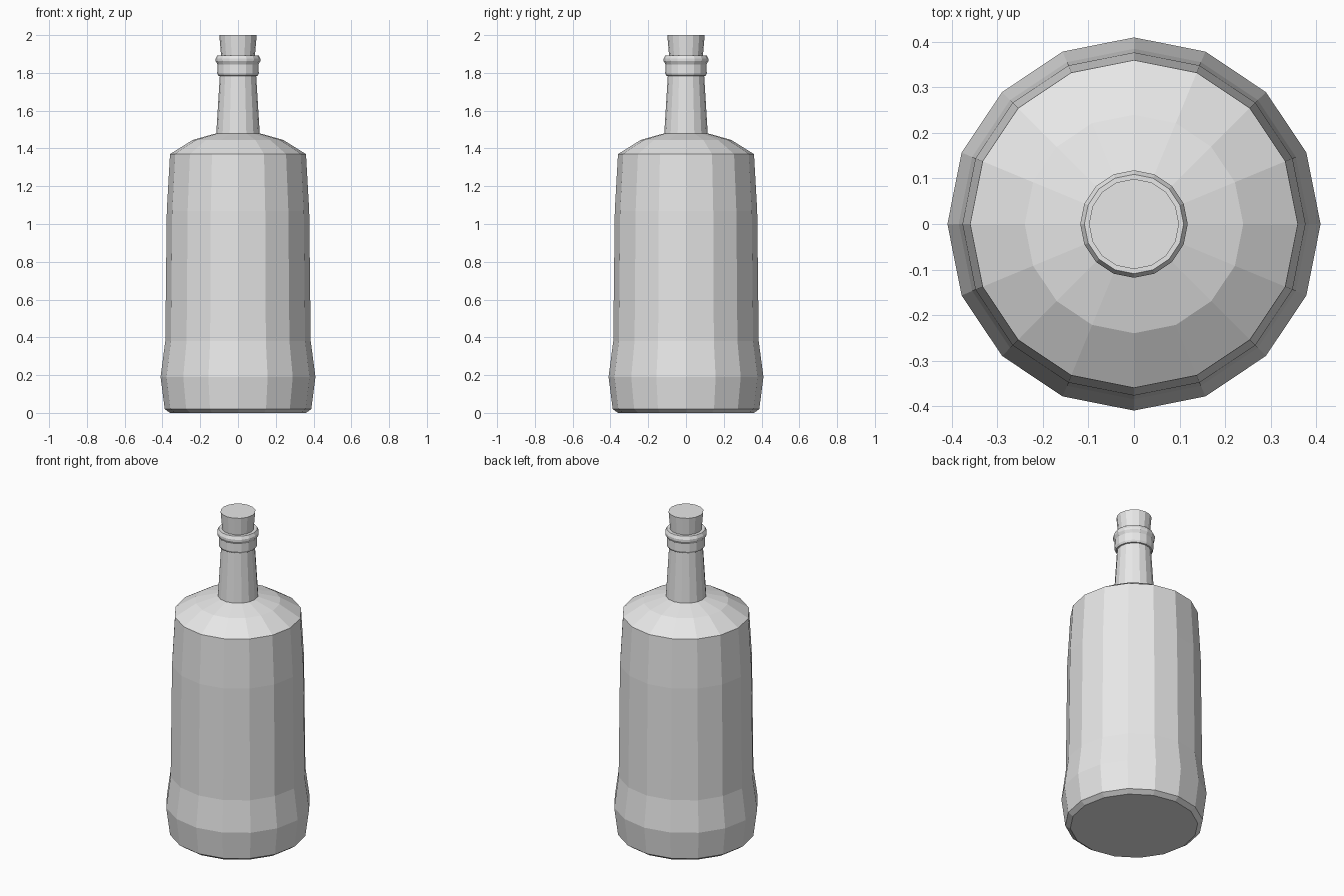
import bpy
import bmesh
from math import cos, sin, tau

SIDES = 16

cube = bpy.data.objects.get("Cube")
if cube:
    bpy.data.objects.remove(cube, do_unlink=True)

grey = bpy.data.materials.new("plain grey")
grey.use_nodes = True
grey.diffuse_color = (0.8, 0.8, 0.8, 1)
grey.node_tree.nodes["Principled BSDF"].inputs["Base Color"].default_value = (0.8, 0.8, 0.8, 1)


def lathe(name, profile):
    """Flat-faced turned solid from (radius, height) points, capped at both ends."""
    bm = bmesh.new()
    rings = [[bm.verts.new((r * cos(tau * i / SIDES), r * sin(tau * i / SIDES), z))
              for i in range(SIDES)] for r, z in profile]
    for low, high in zip(rings, rings[1:]):
        for i in range(SIDES):
            j = (i + 1) % SIDES
            bm.faces.new((low[i], low[j], high[j], high[i]))
    bm.faces.new(rings[0][::-1])
    bm.faces.new(rings[-1])
    bmesh.ops.recalc_face_normals(bm, faces=bm.faces)
    mesh = bpy.data.meshes.new(name)
    bm.to_mesh(mesh)
    bm.free()
    mesh.materials.append(grey)
    obj = bpy.data.objects.new(name, mesh)
    bpy.context.collection.objects.link(obj)
    return obj


# Body with flared foot, rounded shoulder and tapering neck
lathe("bottle_body", [
    (0.36, 0.0), (0.388, 0.02), (0.41, 0.19), (0.385, 0.38),
    (0.377, 1.07), (0.36, 1.37), (0.24, 1.445), (0.115, 1.48),
    (0.096, 1.79),
])

# Collar and lip around the mouth
lathe("neck_collar", [
    (0.094, 1.783), (0.104, 1.785), (0.11, 1.797), (0.109, 1.845),
    (0.118, 1.862), (0.118, 1.875), (0.109, 1.893), (0.088, 1.893),
])

# Tapered stopper
lathe("cork", [(0.086, 1.85), (0.099, 2.0)])
